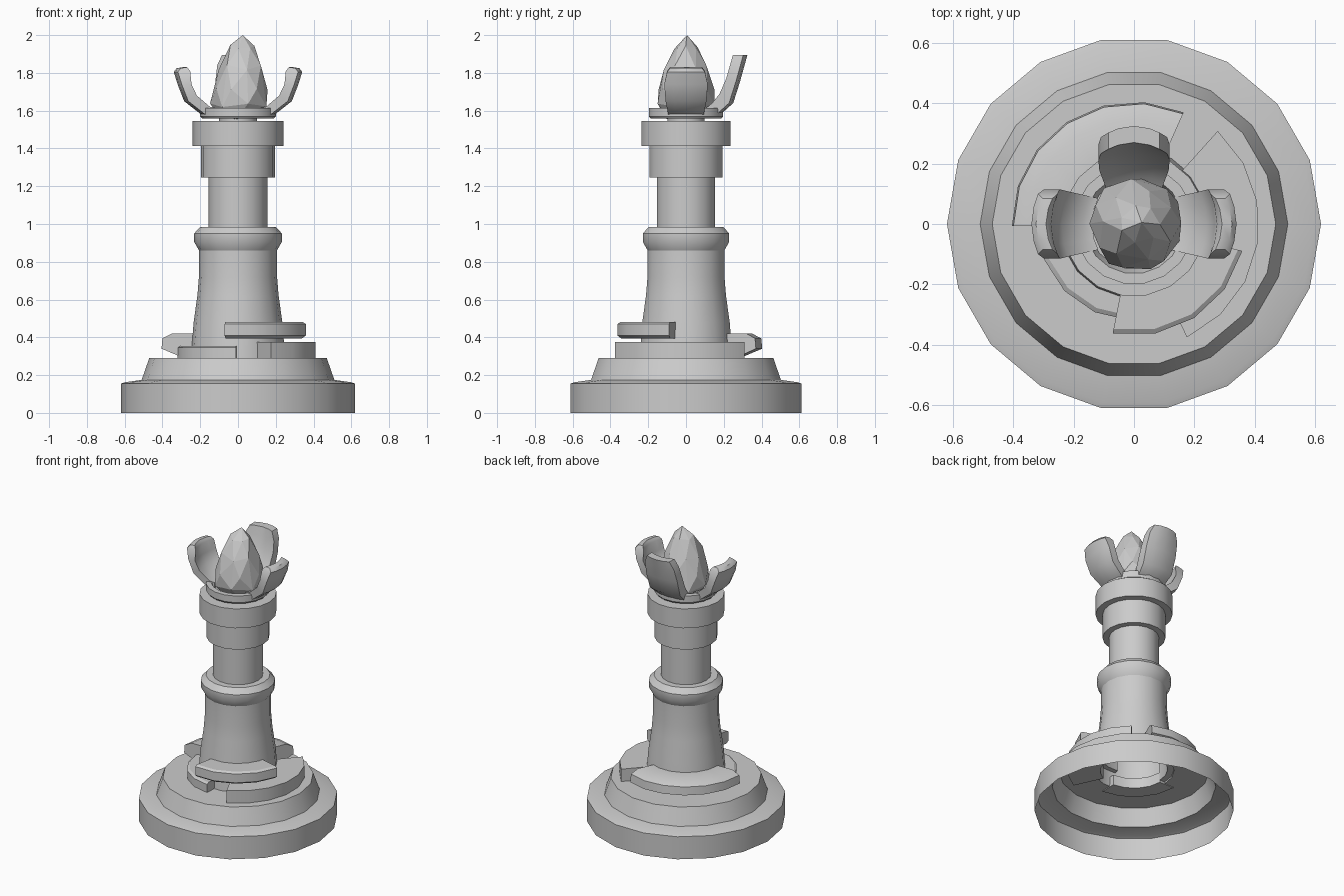
import bpy, bmesh, math, random

if "Cube" in bpy.data.objects:
    bpy.data.objects.remove(bpy.data.objects["Cube"])

random.seed(4)
stone = bpy.data.materials.new("light_grey")
stone.diffuse_color = (0.6, 0.6, 0.6, 1)
stone.use_nodes = True
stone.node_tree.nodes["Principled BSDF"].inputs["Base Color"].default_value = stone.diffuse_color


def finish(name, bm, smooth=30):
    bmesh.ops.remove_doubles(bm, verts=bm.verts, dist=0.0005)
    bmesh.ops.recalc_face_normals(bm, faces=bm.faces)
    me = bpy.data.meshes.new(name)
    bm.to_mesh(me)
    bm.free()
    me.materials.append(stone)
    if smooth:
        me.shade_smooth()
        me.set_sharp_from_angle(angle=math.radians(smooth))
    ob = bpy.data.objects.new(name, me)
    bpy.context.collection.objects.link(ob)
    return ob


def skin(bm, rows, wrap_rows=False, wrap_cols=False):
    """Quads between rows of points; returns the vertex grid."""
    g = [[bm.verts.new(p) for p in row] for row in rows]
    n, m = len(g), len(g[0])
    for i in range(n if wrap_rows else n - 1):
        for j in range(m if wrap_cols else m - 1):
            a, b = g[i], g[(i + 1) % n]
            k = (j + 1) % m
            bm.faces.new((a[j], a[k], b[k], b[j]))
    return g


def lathe(name, profile, closed=False, cap=False, sides=18):
    bm = bmesh.new()
    rows = [[(r * math.cos(math.tau * i / sides), r * math.sin(math.tau * i / sides), z)
             for i in range(sides)] for r, z in profile]
    g = skin(bm, rows, wrap_rows=closed, wrap_cols=True)
    if cap:
        bm.faces.new(g[-1])
    return finish(name, bm)


def arc_step(name, section, start, end):
    """Solid curved block: a radial section swept between two angles."""
    bm = bmesh.new()
    n = max(2, round((end - start) / 20))
    rows = []
    for i in range(n + 1):
        a = math.radians(start + (end - start) * i / n)
        rows.append([(r * math.cos(a), r * math.sin(a), z) for r, z in section])
    g = skin(bm, rows, wrap_cols=True)
    bm.faces.new(g[0])
    bm.faces.new(g[-1])
    return finish(name, bm)


def claw(name, stations, angle, curl=0.022):
    """Curved petal; stations are outer r,z, inner r,z, half width."""
    bm = bmesh.new()
    ca, sa = math.cos(angle), math.sin(angle)
    cols = (-1, -0.6, 0, 0.6, 1)

    def point(r, z, w, t):
        r -= curl * t * t
        return (r * ca - w * t * sa, r * sa + w * t * ca, z)
    loop = [(s[0], s[1], s[4]) for s in stations]
    loop += [(s[2], s[3], s[4]) for s in reversed(stations)]
    rows = [[point(r, z, w, t) for t in cols] for r, z, w in loop]
    g = skin(bm, rows, wrap_rows=True)
    # side walls joining outer and inner skins
    n = len(loop)
    for c in (0, -1):
        for i in range(n // 2 - 1):
            bm.faces.new((g[i][c], g[i + 1][c], g[n - 2 - i][c], g[n - 1 - i][c]))
    return finish(name, bm, 40)


# hollow stepped base and tower shell
lathe("stepped_base", [(0.62, 0), (0.62, 0.155), (0.60, 0.162), (0.51, 0.175),
                       (0.47, 0.29), (0.25, 0.29)])
lathe("tower", [(0.25, 0.29), (0.235, 0.48), (0.215, 0.62), (0.207, 0.72), (0.206, 0.86),
                (0.232, 0.905), (0.232, 0.95), (0.20, 0.985), (0.156, 0.985), (0.156, 1.245),
                (0.196, 1.245), (0.196, 1.412), (0.24, 1.412), (0.24, 1.545)], cap=True)

# winding steps around the tower foot
arc_step("back_step", [(0.21, 0.30), (0.31, 0.30), (0.405, 0.34), (0.40, 0.395),
                       (0.35, 0.42), (0.21, 0.42)], 66, 181)
arc_step("right_step", [(0.21, 0.285), (0.415, 0.285), (0.415, 0.375), (0.21, 0.375)], -65, 48)
arc_step("front_step", [(0.21, 0.395), (0.35, 0.395), (0.37, 0.41), (0.37, 0.47),
                        (0.355, 0.48), (0.21, 0.48)], -101, -14)
arc_step("left_step", [(0.21, 0.285), (0.32, 0.285), (0.32, 0.345), (0.305, 0.355),
                       (0.21, 0.355)], 180, 268)

# setting for the crystal
lathe("crown_ring", [(0.10, 1.54), (0.10, 1.558), (0.19, 1.558), (0.20, 1.57), (0.20, 1.615),
                     (0.165, 1.615), (0.15, 1.57), (0.05, 1.57), (0.05, 1.54)], closed=True)
side = [(0.14, 1.56, 0.14, 1.615, 0.085), (0.18, 1.568, 0.17, 1.62, 0.092),
        (0.285, 1.65, 0.24, 1.68, 0.108), (0.32, 1.74, 0.268, 1.74, 0.115),
        (0.34, 1.805, 0.275, 1.81, 0.10), (0.325, 1.825, 0.292, 1.83, 0.085)]
back = [(0.13, 1.56, 0.13, 1.615, 0.09), (0.17, 1.568, 0.16, 1.64, 0.10),
        (0.25, 1.64, 0.20, 1.69, 0.115), (0.285, 1.75, 0.235, 1.77, 0.118),
        (0.31, 1.84, 0.255, 1.84, 0.11), (0.325, 1.895, 0.27, 1.895, 0.085)]
claw("right_claw", side, 0)
claw("left_claw", side, math.pi)
claw("back_claw", back, math.pi / 2)

# faceted crystal: jittered rings of points wrapped in a hull
bm = bmesh.new()
for k, (r, z) in enumerate([(0.10, 1.555), (0.158, 1.625), (0.15, 1.72),
                            (0.118, 1.83), (0.065, 1.94)]):
    for i in range(7):
        a = math.tau * (i + 0.5 * (k % 2)) / 7 + random.uniform(-0.12, 0.12)
        q = r * random.uniform(0.95, 1.04)
        shift = 0.022 * (z - 1.555) / 0.445
        bm.verts.new((q * math.cos(a) + shift, q * math.sin(a),
                      z + random.uniform(-0.015, 0.015) * (k > 0)))
bm.verts.new((0.025, 0.005, 2.0))
hull = bmesh.ops.convex_hull(bm, input=bm.verts)
loose = [v for v in bm.verts if not v.link_faces]
bmesh.ops.delete(bm, geom=loose, context='VERTS')
finish("crystal", bm, 0)
